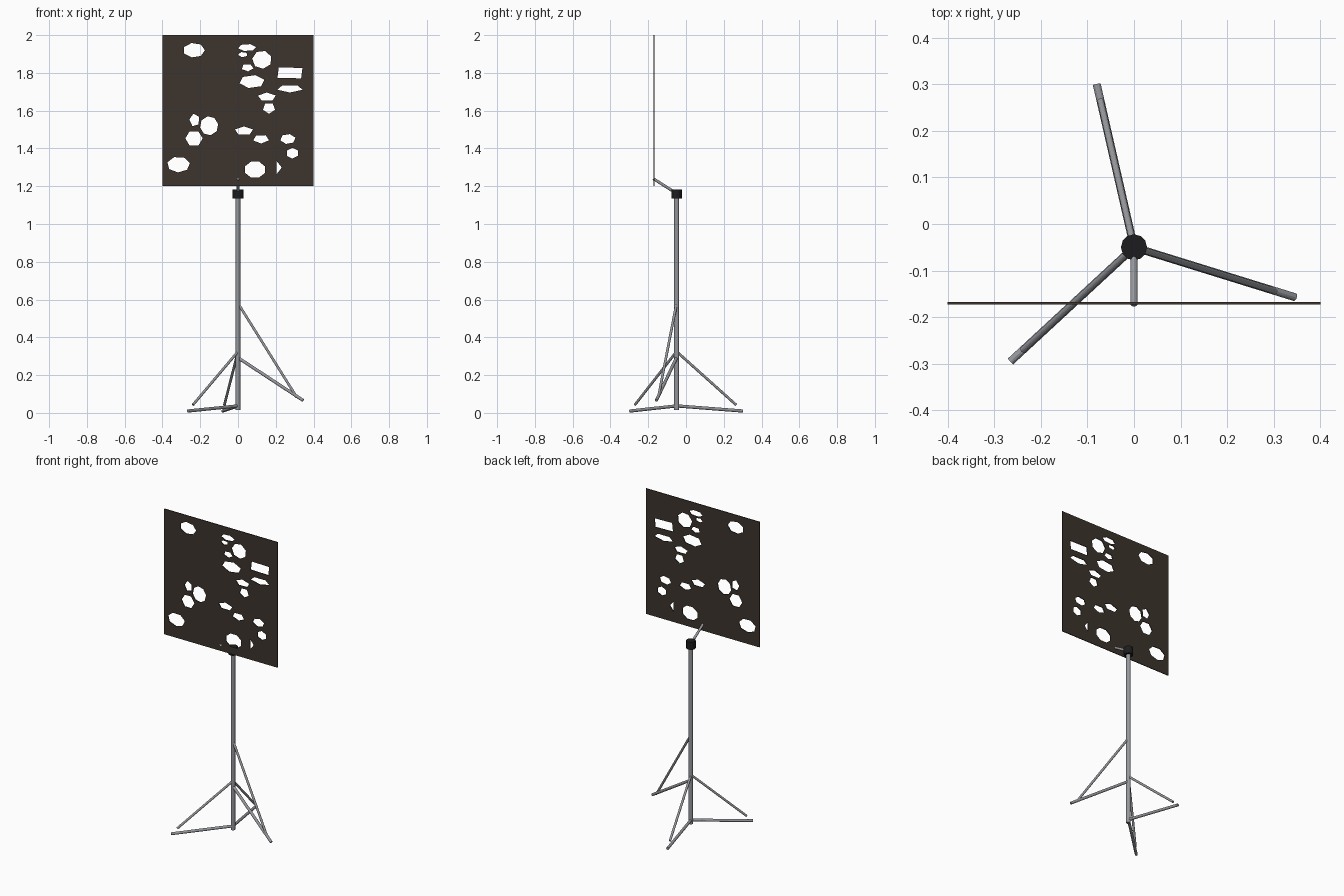
import bpy
from math import cos, sin, radians
from mathutils import Vector

cube = bpy.data.objects.get("Cube")
if cube:
    bpy.data.objects.remove(cube, do_unlink=True)


def make_material(name, rgb, roughness=0.6):
    mat = bpy.data.materials.new(name)
    mat.use_nodes = True
    mat.diffuse_color = (*rgb, 1)
    shader = mat.node_tree.nodes["Principled BSDF"]
    shader.inputs["Base Color"].default_value = (*rgb, 1)
    shader.inputs["Roughness"].default_value = roughness
    return mat


steel = make_material("grey steel", (0.3, 0.31, 0.33))
black = make_material("black rubber", (0.012, 0.012, 0.013))
brown = make_material("dark brown board", (0.045, 0.034, 0.026))


def tube(name, start, end, radius, mat, sides=12):
    """Closed cylinder running between two points."""
    start, end = Vector(start), Vector(end)
    axis = end - start
    bpy.ops.mesh.primitive_cylinder_add(
        vertices=sides, radius=radius, depth=axis.length,
        location=(start + end) / 2,
        rotation=axis.to_track_quat("Z", "Y").to_euler())
    obj = bpy.context.object
    obj.name = name
    obj.data.materials.append(mat)
    return obj


# Upright pole, its cap and the arm that holds the board
POLE_Y = -0.05
tube("pole", (0, POLE_Y, 0.015), (0, POLE_Y, 1.15), 0.013, steel)
tube("pole_cap", (0, POLE_Y, 1.135), (0, POLE_Y, 1.183), 0.028, black)
tube("board_arm", (0, POLE_Y, 1.162), (0, -0.173, 1.24), 0.0075, steel)

# Three legs with a brace each; the left one is folded part of the way up
# foot position, hub height, brace top height, brace lift above the leg
legs = {
    "back": ((-0.08, 0.3, 0.01), 0.037, 0.325, 0.03),
    "right": ((-0.265, -0.295, 0.01), 0.037, 0.325, 0.03),
    "left": ((0.345, -0.157, 0.066), 0.292, 0.58, -0.005),
}
for side, (foot, hub_height, brace_height, lift) in legs.items():
    hub = Vector((0, POLE_Y, hub_height))
    tube(side + "_leg", hub, foot, 0.0085, steel)
    brace_end = hub.lerp(Vector(foot), 0.9) + Vector((0, 0, lift))
    tube(side + "_brace", (0, POLE_Y, brace_height), brace_end, 0.007, steel)

# Square board with ragged holes, drawn as a filled flat curve
# centre x, centre z, half width, half height (hundredths), sides, turn
holes = [
    (-23.3, 192, 5.8, 3.8, 7, 0),
    (4.8, 193.4, 4.8, 1.8, 6, 10),
    (2.6, 189.7, 2.6, 1.4, 5, 40),
    (12.7, 187, 5.2, 4.8, 7, 20),
    (5, 182.8, 3.2, 2, 5, 60),
    (7.4, 175.4, 6.6, 3.4, 6, 15),
    (27.5, 180, 6.6, 2.9, 4, 42),
    (27.5, 171.7, 6.6, 2.1, 5, 270),
    (15.3, 167.3, 4.8, 2.3, 5, 20),
    (16.4, 161.4, 3.2, 3.1, 5, 270),
    (-15.3, 152, 4.8, 5, 8, 10),
    (-23, 155, 2.8, 3.4, 5, 30),
    (-23.3, 145.3, 4.6, 3.8, 6, 0),
    (-31.5, 131.5, 6, 4.2, 7, 10),
    (3.2, 149.3, 4.8, 2.4, 5, 90),
    (12.2, 145, 4.2, 2.4, 5, 200),
    (26.4, 145, 4, 2.6, 6, 15),
    (28.8, 137.5, 2.9, 2.9, 6, 30),
    (9, 128.8, 5.3, 4.2, 8, 22),
    (21.4, 129.9, 1.8, 3.4, 3, 0),
]


def ring(x, z, width, height, sides, turn):
    """Polygon stretched to fill the given width and height."""
    angles = [radians(turn + 360 * i / sides) for i in range(sides)]
    reach_x = max(abs(cos(a)) for a in angles)
    reach_z = max(abs(sin(a)) for a in angles)
    return [((x + width * cos(a) / reach_x) / 100,
             (z + height * sin(a) / reach_z) / 100) for a in angles]


def add_loop(curve, points):
    spline = curve.splines.new("POLY")
    spline.points.add(len(points) - 1)
    for point, (x, z) in zip(spline.points, points):
        point.co = (x, z, 0, 1)
    spline.use_cyclic_u = True


outline = bpy.data.curves.new("board_outline", "CURVE")
outline.dimensions = "2D"
outline.fill_mode = "BOTH"
outline.extrude = 0.0025
add_loop(outline, ring(0, 160, 40, 40, 4, 45))
for hole in holes:
    add_loop(outline, ring(*hole))

# Turn the curve into a mesh so that the board is an ordinary solid
drawing = bpy.data.objects.new("board_drawing", outline)
bpy.context.collection.objects.link(drawing)
bpy.context.view_layer.update()
evaluated = drawing.evaluated_get(bpy.context.evaluated_depsgraph_get())
mesh = bpy.data.meshes.new_from_object(evaluated)
bpy.data.objects.remove(drawing, do_unlink=True)
mesh.materials.clear()
mesh.materials.append(brown)
for face in mesh.polygons:
    face.use_smooth = False
board = bpy.data.objects.new("board", mesh)
board.location = (0, -0.17, 0)
board.rotation_euler = (radians(90), 0, 0)
bpy.context.collection.objects.link(board)
